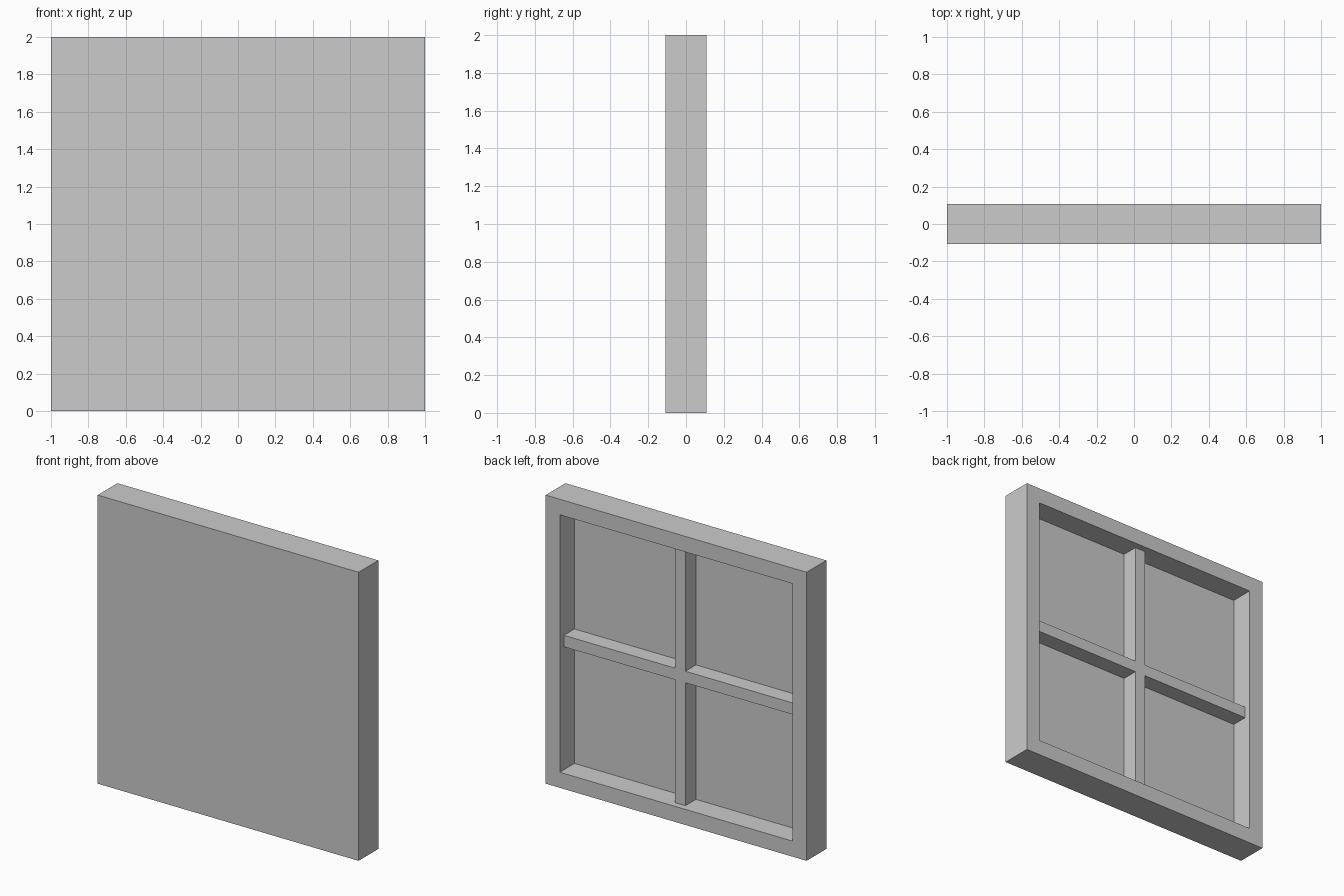
import bpy, bmesh
from mathutils import Vector

if "Cube" in bpy.data.objects:
    bpy.data.objects.remove(bpy.data.objects["Cube"])

HALF = 1.0        # half of the square side
T = 0.108         # half thickness of the panel
BORDER = 0.108    # width of the rim around the back recess
RECESS = 0.16     # depth of the recess
BAR = 0.04        # half width of the cross bars
BAR_BACK = 0.063  # y of the bars' back face, set below the rim


def finish(name, bm):
    bmesh.ops.recalc_face_normals(bm, faces=bm.faces[:])
    mesh = bpy.data.meshes.new(name)
    bm.to_mesh(mesh)
    bm.free()
    obj = bpy.data.objects.new(name, mesh)
    bpy.context.collection.objects.link(obj)
    return obj


# Tray-shaped panel: solid front, back face inset and sunk to leave a rim
bm = bmesh.new()
bmesh.ops.create_cube(bm, size=1)
bmesh.ops.scale(bm, vec=(2 * HALF, 2 * T, 2 * HALF), verts=bm.verts[:])
bmesh.ops.translate(bm, vec=(0, 0, HALF), verts=bm.verts[:])
bm.normal_update()
back = max(bm.faces, key=lambda f: f.calc_center_median().y)
bmesh.ops.inset_individual(bm, faces=[back], thickness=BORDER, use_even_offset=True)
floor = bmesh.ops.extrude_discrete_faces(bm, faces=[back])["faces"][0]
bmesh.ops.translate(bm, vec=(0, -RECESS, 0), verts=floor.verts[:])
finish("panel_with_rim", bm)

# Cross brace: one plus-shaped profile, ends tucked into the rim
reach = HALF - BORDER + 0.01
base = T - RECESS - 0.005
arm = [(BAR, BAR), (reach, BAR), (reach, -BAR)]
outline = []
for turn in range(4):
    for x, z in arm:
        for _ in range(turn):
            x, z = z, -x
        outline.append(Vector((x, base, z + HALF)))
bm = bmesh.new()
face = bm.faces.new([bm.verts.new(p) for p in outline])
solid = bmesh.ops.extrude_face_region(bm, geom=[face], use_keep_orig=True)["geom"]
bmesh.ops.translate(bm, vec=(0, BAR_BACK - base, 0),
                    verts=[g for g in solid if isinstance(g, bmesh.types.BMVert)])
finish("cross_brace", bm)
